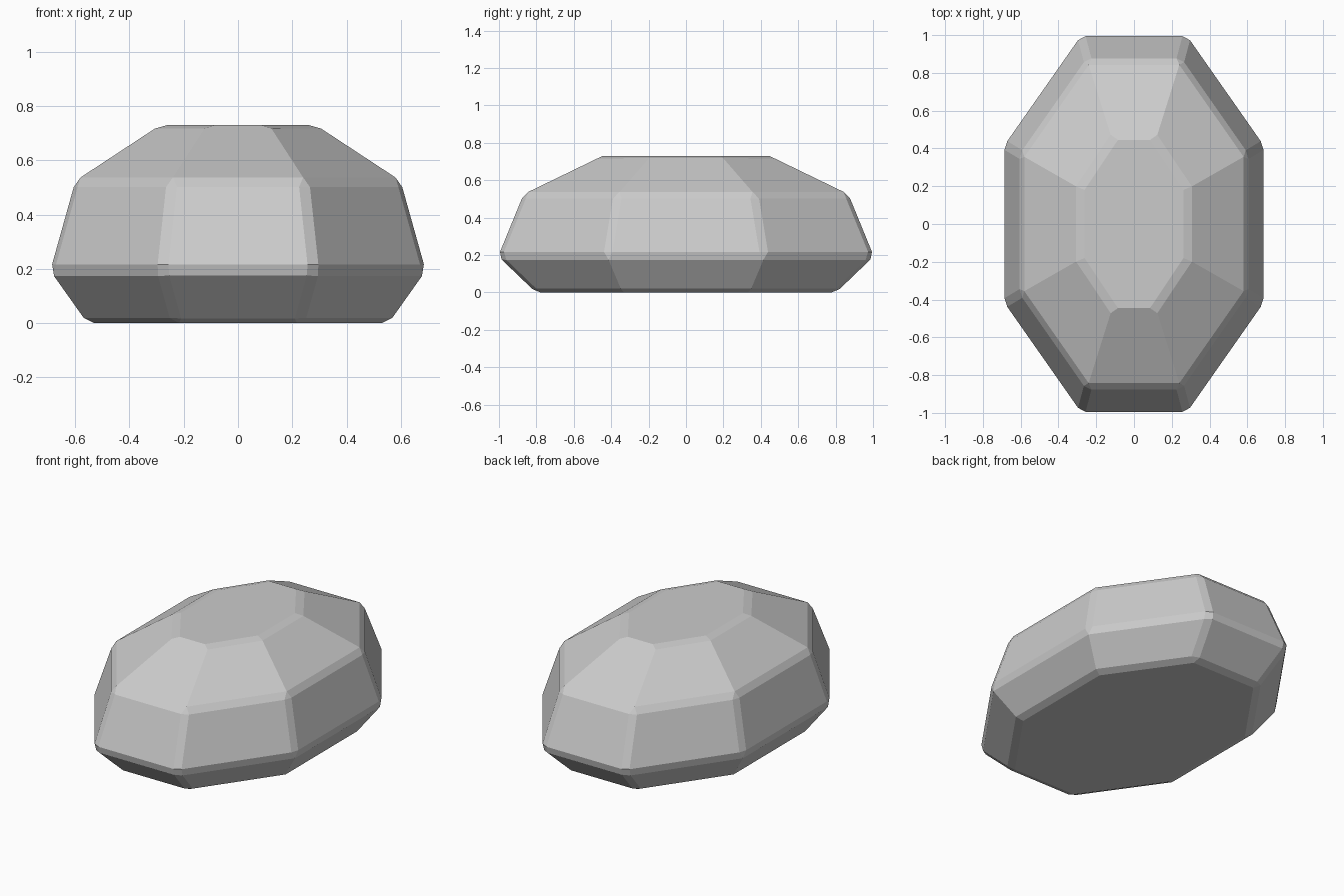
import bpy
import bmesh

if "Cube" in bpy.data.objects:
    bpy.data.objects.remove(bpy.data.objects["Cube"])

# Rings from bottom to top: z, half width x, half depth y, end-facet half width, side-facet half length
RINGS = [
    (0.00, 0.555, 0.803, 0.23, 0.340),
    (0.193, 0.692, 1.004, 0.284, 0.422),
    (0.525, 0.599, 0.868, 0.248, 0.366),
    (0.73, 0.287, 0.445, 0.115, 0.188),
]


def octagon(z, w, d, a, b):
    return [(w, -b, z), (w, b, z), (a, d, z), (-a, d, z),
            (-w, b, z), (-w, -b, z), (-a, -d, z), (a, -d, z)]


# Faceted gem body: stacked octagons joined by quads
bm = bmesh.new()
loops = [[bm.verts.new(p) for p in octagon(*r)] for r in RINGS]
for lo, hi in zip(loops, loops[1:]):
    for i in range(8):
        j = (i + 1) % 8
        bm.faces.new((lo[i], lo[j], hi[j], hi[i]))
bm.faces.new(loops[0][::-1])
bm.faces.new(loops[-1])
bmesh.ops.recalc_face_normals(bm, faces=bm.faces)

mesh = bpy.data.meshes.new("gemstone")
bm.to_mesh(mesh)
bm.free()
gem = bpy.data.objects.new("gemstone", mesh)
bpy.context.collection.objects.link(gem)

# Small chamfer on the sharper edges only
bevel = gem.modifiers.new("chamfer", 'BEVEL')
bevel.width = 0.025
bevel.segments = 1
bevel.limit_method = 'ANGLE'
bevel.angle_limit = 0.5236
